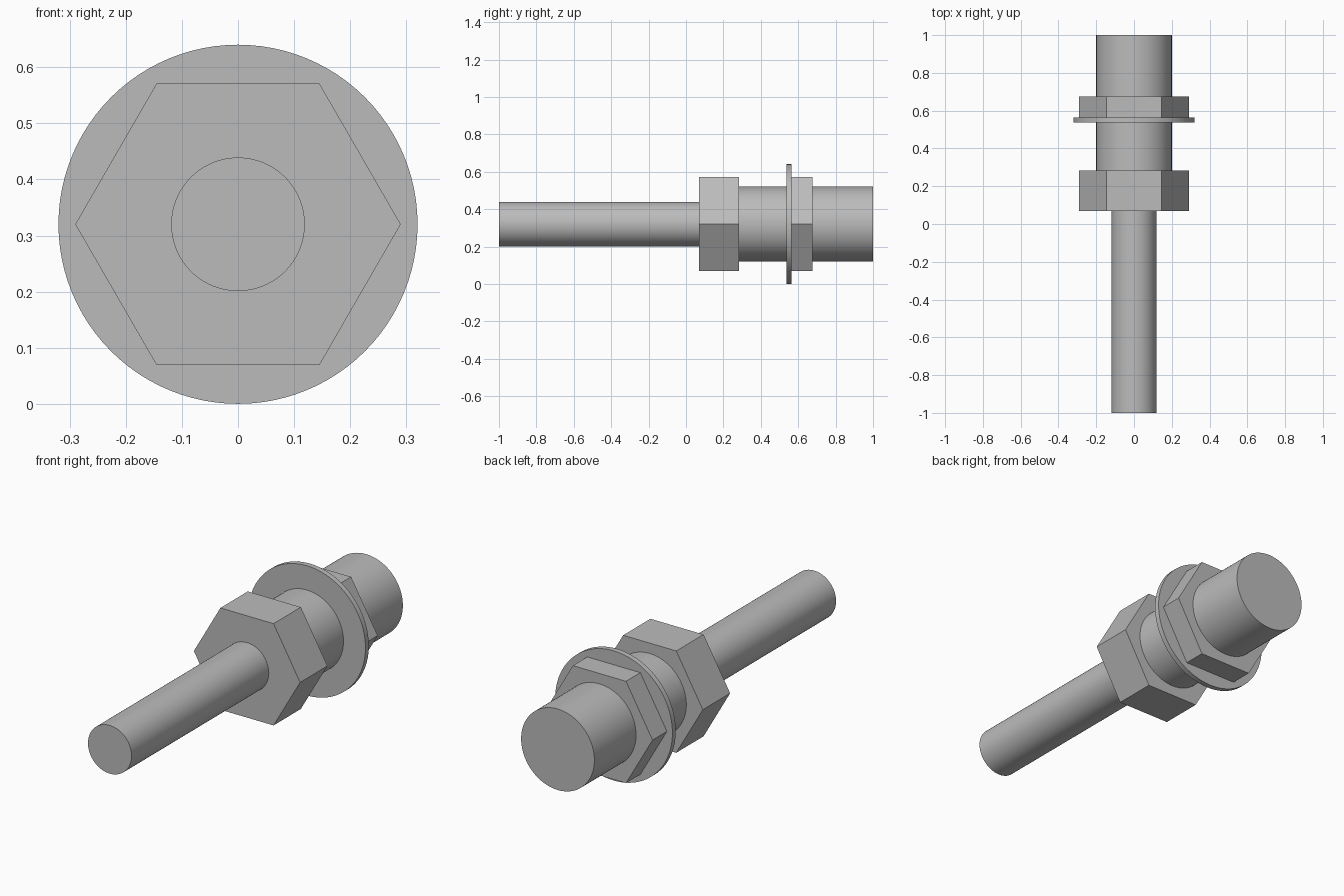
import bpy
import bmesh
from math import cos, sin, pi, radians

cube = bpy.data.objects.get("Cube")
if cube:
    bpy.data.objects.remove(cube, do_unlink=True)

AXIS_Z = 0.32

steel = bpy.data.materials.new("grey steel")
steel.use_nodes = True
GREY = (0.5, 0.5, 0.5, 1)
steel.diffuse_color = GREY
steel.node_tree.nodes["Principled BSDF"].inputs["Base Color"].default_value = GREY


def prism(name, radius, y_front, y_back, sides=96):
    """Solid prism along y, first corner on +x; round ones are smoothed."""
    bm = bmesh.new()
    ring = [bm.verts.new((radius * cos(2 * pi * i / sides), y_front,
                          AXIS_Z + radius * sin(2 * pi * i / sides)))
            for i in range(sides)]
    cap = bm.faces.new(ring)
    extruded = bmesh.ops.extrude_face_region(bm, geom=[cap], use_keep_orig=True)
    moved = [v for v in extruded["geom"] if isinstance(v, bmesh.types.BMVert)]
    bmesh.ops.translate(bm, verts=moved, vec=(0, y_back - y_front, 0))
    bmesh.ops.recalc_face_normals(bm, faces=bm.faces)
    mesh = bpy.data.meshes.new(name)
    bm.to_mesh(mesh)
    bm.free()
    mesh.materials.append(steel)
    obj = bpy.data.objects.new(name, mesh)
    bpy.context.collection.objects.link(obj)
    if sides > 12:
        bpy.ops.object.select_all(action="DESELECT")
        obj.select_set(True)
        bpy.context.view_layer.objects.active = obj
        bpy.ops.object.shade_smooth_by_angle(angle=radians(30))
    return obj


# Slim rod at the front, running into the hex head
prism("front_rod", 0.119, -1, 0.1)
# Thick barrel from the head to the back end
prism("rear_barrel", 0.2, 0.2, 1)
# Fixed hex head, then washer and lock nut on the barrel
prism("hex_head", 0.29, 0.07, 0.283, sides=6)
prism("washer", 0.32, 0.537, 0.563)
prism("lock_nut", 0.29, 0.55, 0.675, sides=6)
